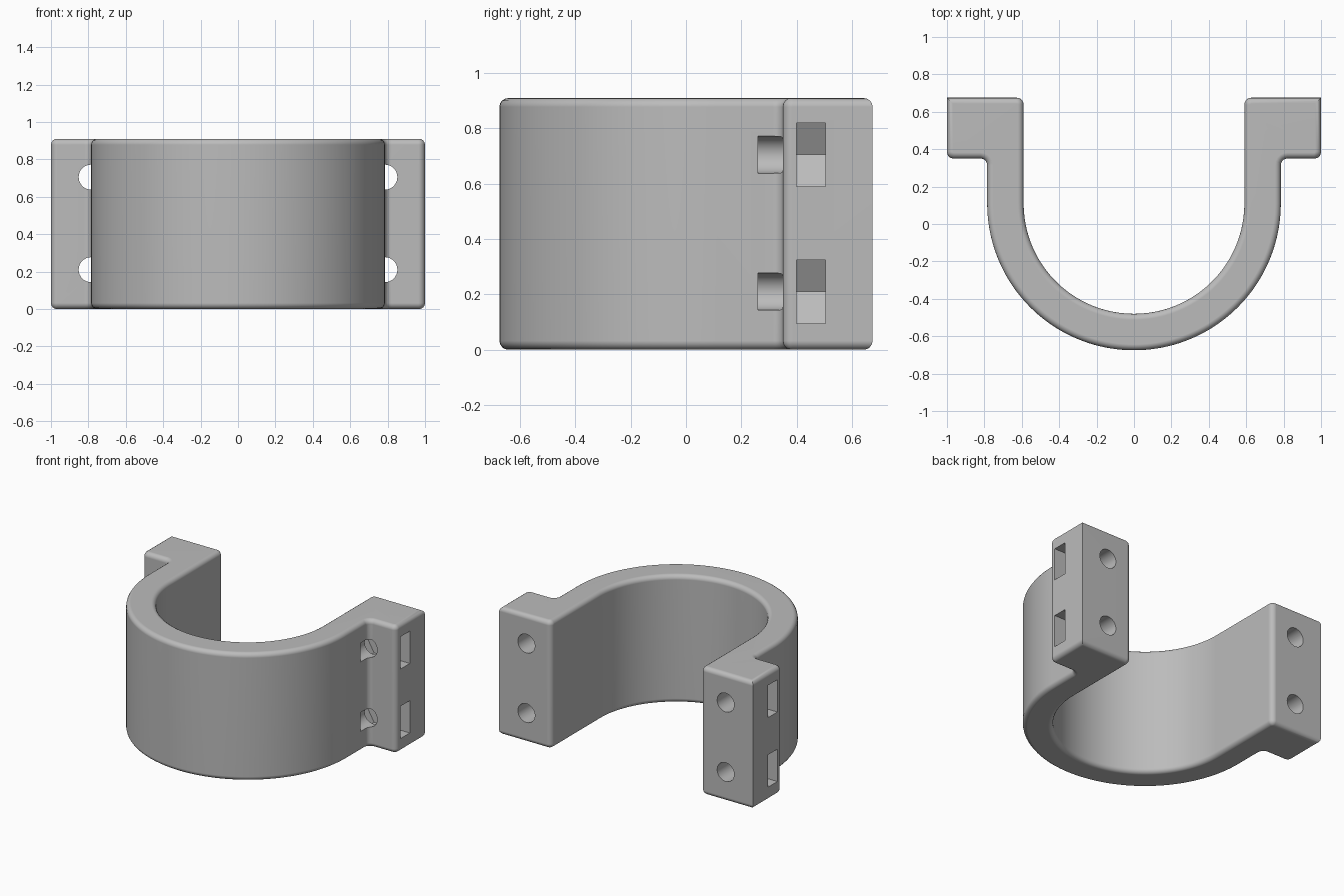
import bpy, bmesh
from math import sin, cos, pi
from mathutils import Matrix, Vector

if "Cube" in bpy.data.objects:
    bpy.data.objects.remove(bpy.data.objects["Cube"])

HEIGHT, RIM = 0.91, 0.032
ARC_Y, R_IN, R_OUT = 0.11, 0.59, 0.785
FLANGE_X, FLANGE_Y, BACK_Y = 1.0, 0.35, 0.675
CORNER = 0.036

grey = bpy.data.materials.new("grey plastic")
grey.use_nodes = True
colour = (0.5, 0.5, 0.5, 1)
grey.diffuse_color = colour
grey.node_tree.nodes["Principled BSDF"].inputs["Base Color"].default_value = colour


def arc(cx, cy, r, start, end, steps):
    return [(cx + r * cos(start + (end - start) * i / steps),
             cy + r * sin(start + (end - start) * i / steps))
            for i in range(steps + 1)]


def new_object(name, bm):
    bmesh.ops.recalc_face_normals(bm, faces=bm.faces)
    mesh = bpy.data.meshes.new(name)
    bm.to_mesh(mesh)
    bm.free()
    mesh.materials.append(grey)
    obj = bpy.data.objects.new(name, mesh)
    bpy.context.collection.objects.link(obj)
    return obj


# Left half of the plan outline, from the bottom of the outer arc to the inner arc
c = CORNER
half = arc(0, ARC_Y, R_OUT, -pi / 2, 0, 40)
half += arc(R_OUT + c, FLANGE_Y - c, c, pi, pi / 2, 5)
half += arc(FLANGE_X - c, FLANGE_Y + c, c, -pi / 2, 0, 5)
half += [(FLANGE_X, BACK_Y)]
half += arc(R_IN + c, BACK_Y - c, c, pi / 2, pi, 5)
half += arc(0, ARC_Y, R_IN, 0, -pi / 2, 40)
outline = half + [(-x, y) for x, y in reversed(half[1:-1])]

# Saddle body: extruded outline with rounded top and bottom rims
bm = bmesh.new()
base = bm.faces.new([bm.verts.new((x, y, 0)) for x, y in outline])
top = bmesh.ops.extrude_face_region(bm, geom=[base], use_keep_orig=True)["geom"]
bmesh.ops.translate(bm, vec=(0, 0, HEIGHT),
                    verts=[v for v in top if isinstance(v, bmesh.types.BMVert)])
bmesh.ops.recalc_face_normals(bm, faces=bm.faces)
rims = [e for e in bm.edges if abs(e.verts[0].co.z - e.verts[1].co.z) < 0.01]
bmesh.ops.bevel(bm, geom=rims, offset=RIM, offset_type='OFFSET', segments=4,
                profile=0.5, affect='EDGES', clamp_overlap=False)
body = new_object("pipe_saddle", bm)


# Cutters: bolt holes along y, and hexagonal nut pockets open at the flange side
def prism(name, points, y0, y1):
    bm = bmesh.new()
    rings = [[bm.verts.new((x, y, z)) for x, z in points] for y in (y0, y1)]
    for ring in rings:
        bm.faces.new(ring)
    n = len(points)
    for i in range(n):
        j = (i + 1) % n
        bm.faces.new((rings[0][i], rings[0][j], rings[1][j], rings[1][i]))
    return new_object(name, bm)


def cut(cutter):
    cutter.hide_render = True
    mod = body.modifiers.new("cut", 'BOOLEAN')
    mod.operation, mod.solver, mod.object = 'DIFFERENCE', 'EXACT', cutter
    bpy.context.view_layer.objects.active = body
    bpy.ops.object.modifier_apply(modifier=mod.name)
    bpy.data.objects.remove(cutter)


NUT = 0.115
for side in (1, -1):
    for z in (0.21, 0.705):
        hole = arc(side * R_OUT, z, 0.067, 0, 2 * pi, 32)[:-1]
        cut(prism("bolt_hole_cutter", hole, 0.26, 0.8))
        point, shoulder = R_OUT - NUT / cos(pi / 6), R_OUT - NUT * 0.577
        pocket = [(side * x, z + dz) for x, dz in
                  ((point, 0), (shoulder, -NUT), (1.1, -NUT), (1.1, NUT), (shoulder, NUT))]
        cut(prism("nut_pocket_cutter", pocket, 0.40, 0.505))

# Smooth the curves and keep the flat faces flat
bpy.ops.object.select_all(action='DESELECT')
body.select_set(True)
bpy.context.view_layer.objects.active = body
bpy.ops.object.shade_smooth_by_angle(angle=pi / 6)
weighted = body.modifiers.new("weighted_normals", 'WEIGHTED_NORMAL')
weighted.keep_sharp = True
